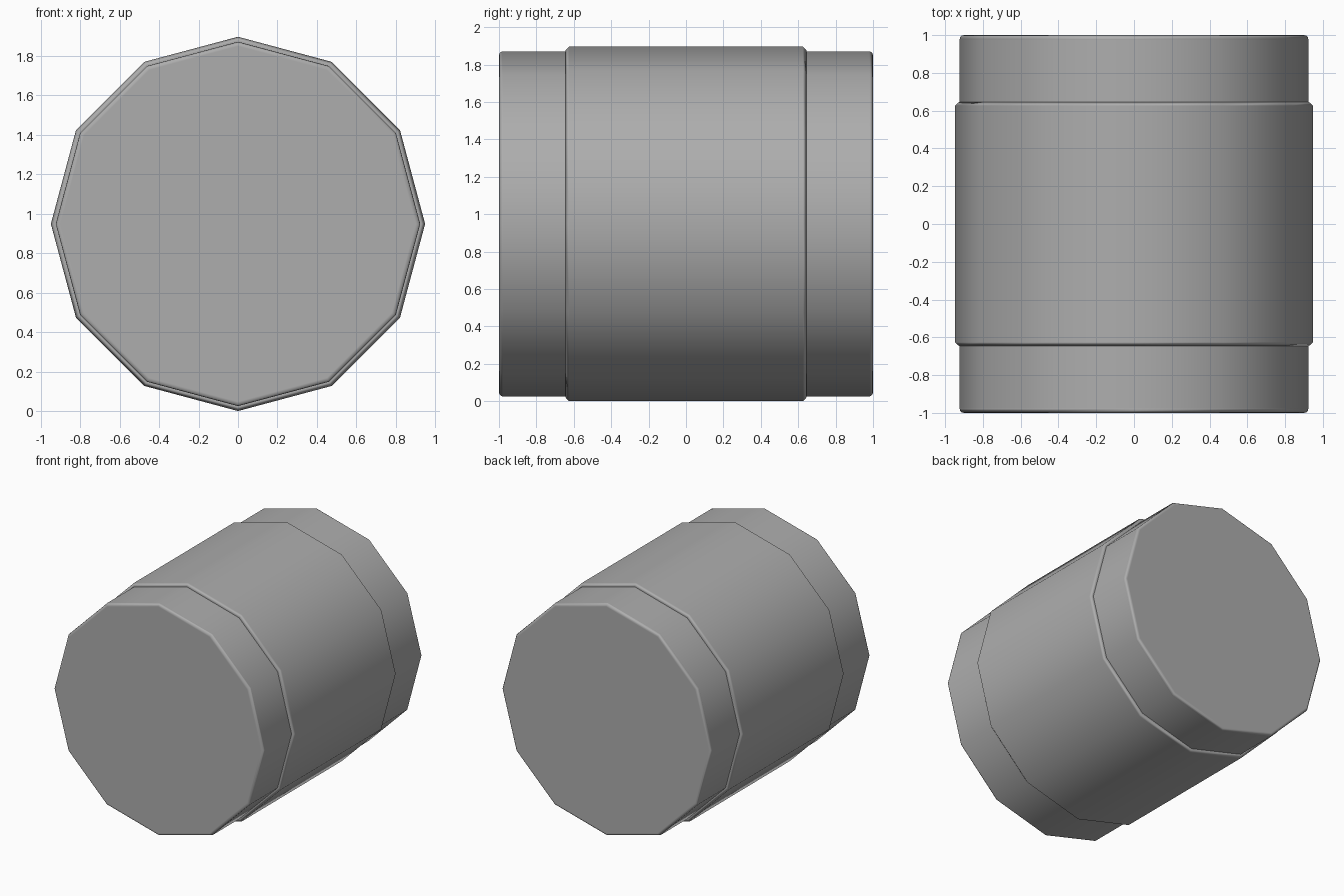
import bpy
from math import pi

default = bpy.data.objects.get("Cube")
if default:
    bpy.data.objects.remove(default, do_unlink=True)

SLEEVE_RADIUS = 0.948

# One plain grey for everything
grey = bpy.data.materials.new("plain grey")
grey.use_nodes = True
colour = (0.42, 0.42, 0.42, 1)
grey.diffuse_color = colour
grey.node_tree.nodes["Principled BSDF"].inputs["Base Color"].default_value = colour


def drum(name, radius, length, bevel, segments):
    """Twelve-sided drum lying along y, with softened end rims."""
    bpy.ops.mesh.primitive_cylinder_add(
        vertices=12, radius=radius, depth=length,
        location=(0, 0, SLEEVE_RADIUS), rotation=(pi / 2, 0, 0))
    obj = bpy.context.object
    obj.name = name
    obj.data.materials.append(grey)
    bpy.ops.object.shade_smooth()
    mod = obj.modifiers.new("rim bevel", "BEVEL")
    mod.width = bevel
    mod.segments = segments
    mod.limit_method = "ANGLE"
    mod.angle_limit = pi / 4
    mod.harden_normals = True
    return obj


# Inner core that sticks out at both ends
drum("core", 0.923, 2.0, 0.022, 3)

# Slightly wider sleeve around the middle
drum("sleeve", SLEEVE_RADIUS, 1.29, 0.02, 1)
